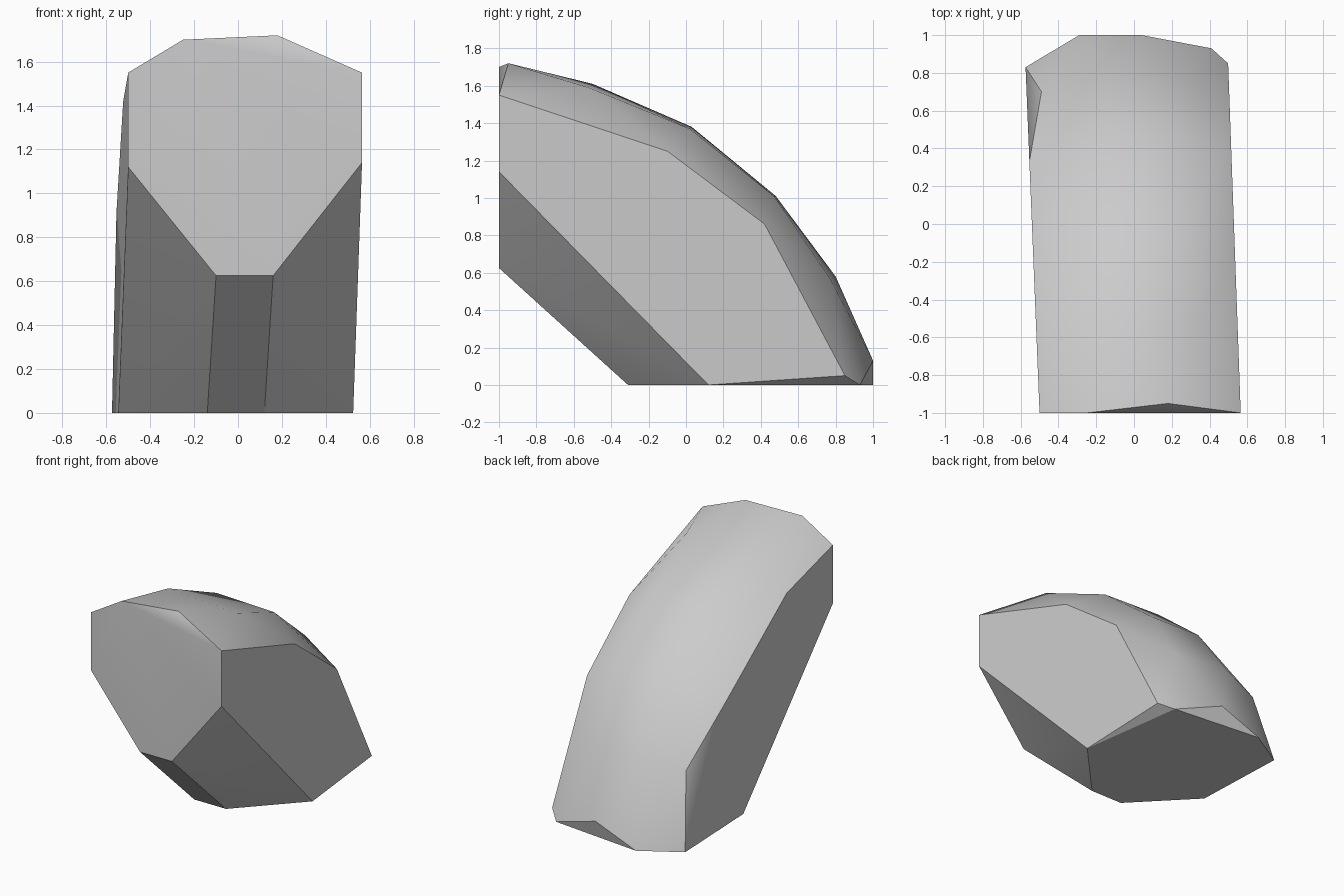
import bpy, bmesh, math

cube = bpy.data.objects.get("Cube")
if cube:
    bpy.data.objects.remove(cube, do_unlink=True)

stone = bpy.data.materials.new("stone_grey")
stone.use_nodes = True
colour = (0.6, 0.6, 0.6, 1)
stone.diffuse_color = colour
stone.node_tree.nodes["Principled BSDF"].inputs["Base Color"].default_value = colour


def side(profile, x_mid, slope):
    """Flat cut side: a y-z outline on a slightly turned upright plane."""
    return [(x_mid + slope * y, y, z) for y, z in profile]


# Flat cut sides
right = side([(-1, 1.55), (-1, 1.14), (.12, 0), (.85, .05), (.42, .86), (-.1, 1.25)], .529, -.036)
left = side([(-1, 1.55), (-1, 1.12), (.11, 0), (.83, 0), (.33, .91), (-.43, 1.42)], -.5405, -.0405)

# Front face and sloping underside
front = [(-.25, -1, 1.70), (.18, -.95, 1.72), (.16, -1, .625), (-.10, -1, .625)]
base = [(.12, -.31, 0), (-.14, -.31, 0), (.41, .93, 0), (-.29, 1, 0), (.04, 1, .13)]

# Rounded back: two ridges and shoulder points
ridges = [(-.22, -.5, 1.61), (-.2, .03, 1.38), (-.18, .48, 1.01), (-.18, .8, .58),
          (.36, -.52, 1.59), (.28, .02, 1.37), (.22, .47, 1.01), (.28, .77, .57)]
shoulders = [(-.41, -.08, 1.27), (-.49, .70, .53)]

# Stone block wrapped around all its corners
bm = bmesh.new()
for co in right + left + front + base + ridges + shoulders:
    bm.verts.new(co)
hull = bmesh.ops.convex_hull(bm, input=bm.verts)
loose = [v for v in bm.verts if not v.link_faces]
bmesh.ops.delete(bm, geom=loose, context='VERTS')
bmesh.ops.dissolve_limit(bm, angle_limit=math.radians(1), verts=bm.verts, edges=bm.edges)
bmesh.ops.recalc_face_normals(bm, faces=bm.faces)

mesh = bpy.data.meshes.new("stone_block")
bm.to_mesh(mesh)
bm.free()
mesh.materials.append(stone)
block = bpy.data.objects.new("stone_block", mesh)
bpy.context.collection.objects.link(block)

# Soft back, crisp cut edges
bpy.ops.object.select_all(action='DESELECT')
block.select_set(True)
bpy.context.view_layer.objects.active = block
bpy.ops.object.shade_smooth_by_angle(angle=math.radians(32))
